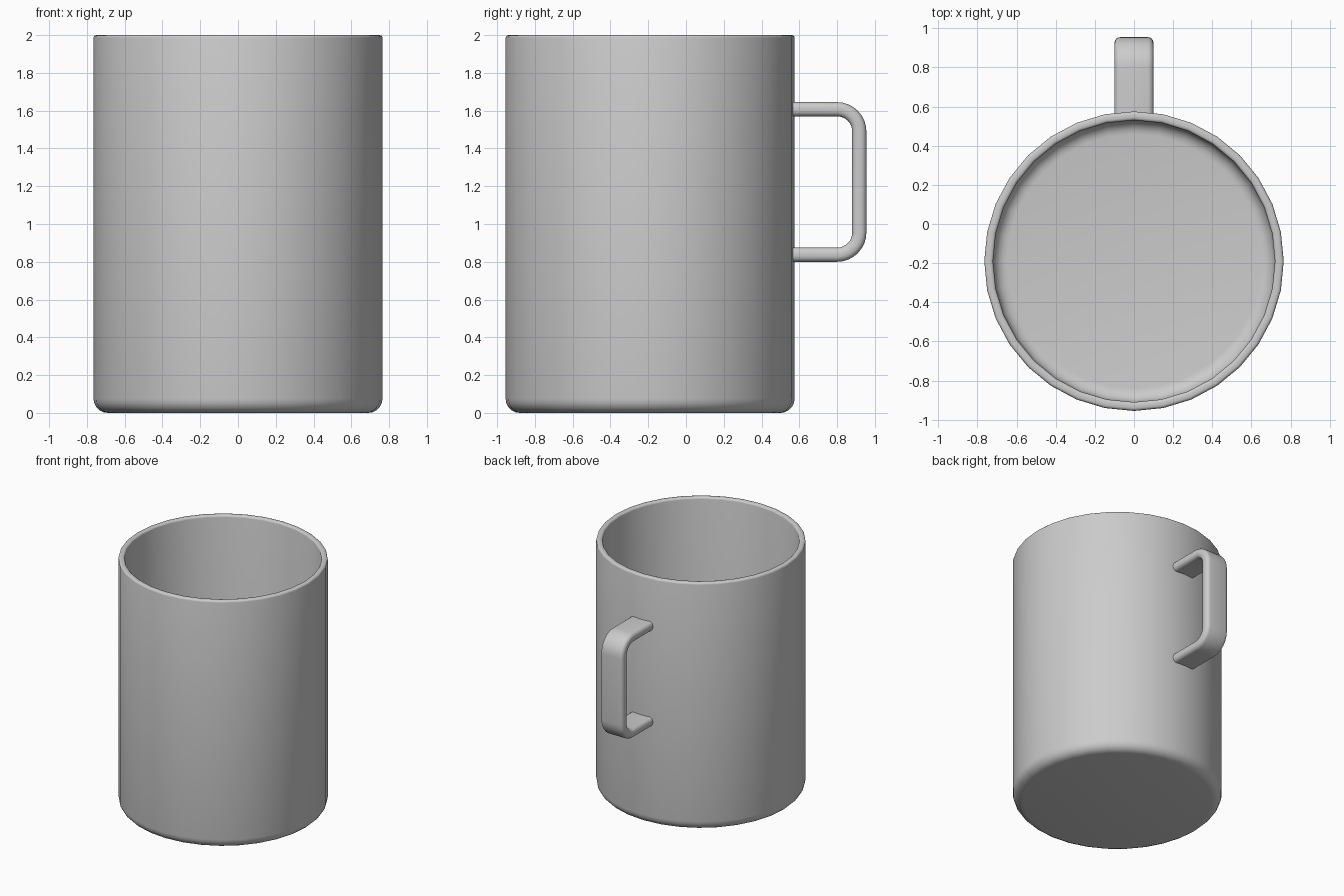
import bpy, bmesh
from math import sin, cos, pi, radians

if "Cube" in bpy.data.objects:
    bpy.data.objects.remove(bpy.data.objects["Cube"])

CY = -0.19          # cup axis position in y


def arc(cx, cy, r, a0, a1, n):
    return [(cx + r * cos(radians(a0 + (a1 - a0) * i / n)),
             cy + r * sin(radians(a0 + (a1 - a0) * i / n))) for i in range(n + 1)]


def loft(name, rings, cap=True):
    """Skin a list of closed rings and cap both ends."""
    bm = bmesh.new()
    vs = [[bm.verts.new(p) for p in ring] for ring in rings]
    n = len(rings[0])
    for a, b in zip(vs, vs[1:]):
        for i in range(n):
            j = (i + 1) % n
            bm.faces.new((a[i], a[j], b[j], b[i]))
    if cap:
        bm.faces.new(vs[0])
        bm.faces.new(vs[-1])
    bmesh.ops.recalc_face_normals(bm, faces=bm.faces)
    me = bpy.data.meshes.new(name)
    bm.to_mesh(me)
    bm.free()
    ob = bpy.data.objects.new(name, me)
    bpy.context.collection.objects.link(ob)
    bpy.ops.object.select_all(action='DESELECT')
    ob.select_set(True)
    bpy.context.view_layer.objects.active = ob
    bpy.ops.object.shade_smooth_by_angle(angle=radians(35))
    return ob


# Cup: outer base curve, wall, rounded rim, inner wall, rounded floor
profile = (arc(0.69, 0.075, 0.075, -90, 0, 5)
           + arc(0.75, 1.985, 0.015, 0, 90, 3)
           + arc(0.735, 1.985, 0.015, 90, 180, 3)
           + arc(0.65, 0.115, 0.07, 0, -90, 5))
SIDES = 32
loft("cup", [[(r * cos(2 * pi * i / SIDES), CY + r * sin(2 * pi * i / SIDES), z)
              for i in range(SIDES)] for r, z in profile])

# Handle: rounded strap section swept along a squared loop
HW, HT, R = 0.1, 0.0375, 0.03
section = []
for sx, st, a in ((1, 1, 0), (-1, 1, 90), (-1, -1, 180), (1, -1, 270)):
    section += arc(sx * (HW - R), st * (HT - R), R, a, a + 90, 4)

BEND = 0.1175
path = [(0.55, 1.6075, 90)]          # y, z, outward direction
for cz, a0, a1 in ((1.49, 90, 0), (0.955, 0, -90)):
    for i in range(9):
        a = a0 + (a1 - a0) * i / 8
        path.append((0.80 + BEND * cos(radians(a)), cz + BEND * sin(radians(a)), a))
path.append((0.55, 0.8375, -90))
loft("handle", [[(x, y + t * cos(radians(a)), z + t * sin(radians(a)))
                 for x, t in section] for y, z, a in path])
